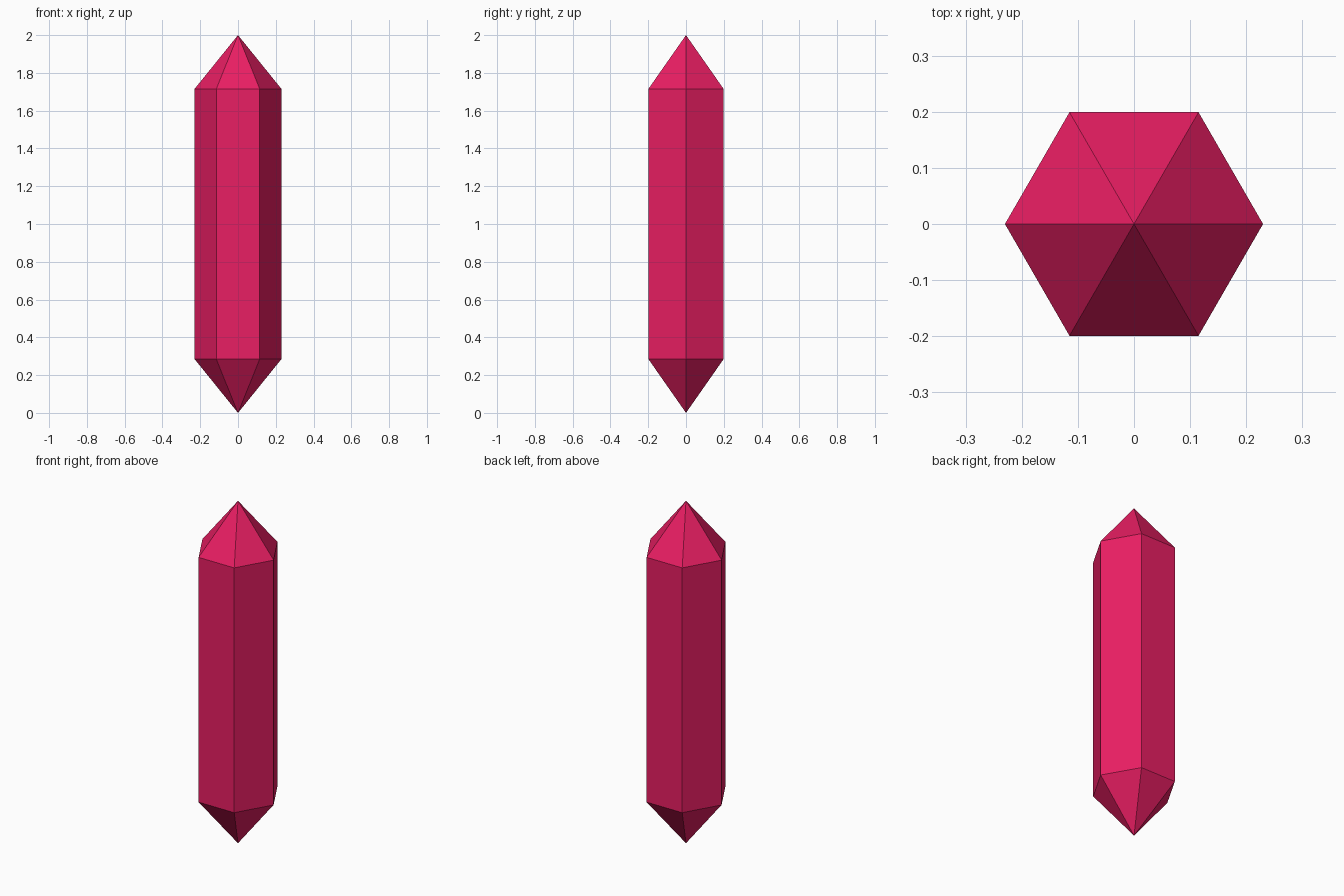
import bpy, bmesh, math

if "Cube" in bpy.data.objects:
    bpy.data.objects.remove(bpy.data.objects["Cube"])

SIDES, RADIUS, HEIGHT, TIP = 6, 0.23, 2.0, 0.285

bm = bmesh.new()


def ring(z):
    # hexagon with corners on the x axis
    angles = [2 * math.pi * i / SIDES for i in range(SIDES)]
    return [bm.verts.new((RADIUS * math.cos(a), RADIUS * math.sin(a), z)) for a in angles]


# Prism body with a pointed pyramid at each end
low, high = ring(TIP), ring(HEIGHT - TIP)
bottom, top = bm.verts.new((0, 0, 0)), bm.verts.new((0, 0, HEIGHT))
for i in range(SIDES):
    j = (i + 1) % SIDES
    bm.faces.new((low[i], low[j], high[j], high[i]))
    bm.faces.new((high[i], high[j], top))
    bm.faces.new((low[j], low[i], bottom))

mesh = bpy.data.meshes.new("crystal")
bm.to_mesh(mesh)
bm.free()
crystal = bpy.data.objects.new("crystal", mesh)
bpy.context.collection.objects.link(crystal)

# Crimson colour
mat = bpy.data.materials.new("crimson")
mat.diffuse_color = (0.815, 0.013, 0.125, 1)
mat.use_nodes = True
mat.node_tree.nodes["Principled BSDF"].inputs["Base Color"].default_value = mat.diffuse_color
mesh.materials.append(mat)
